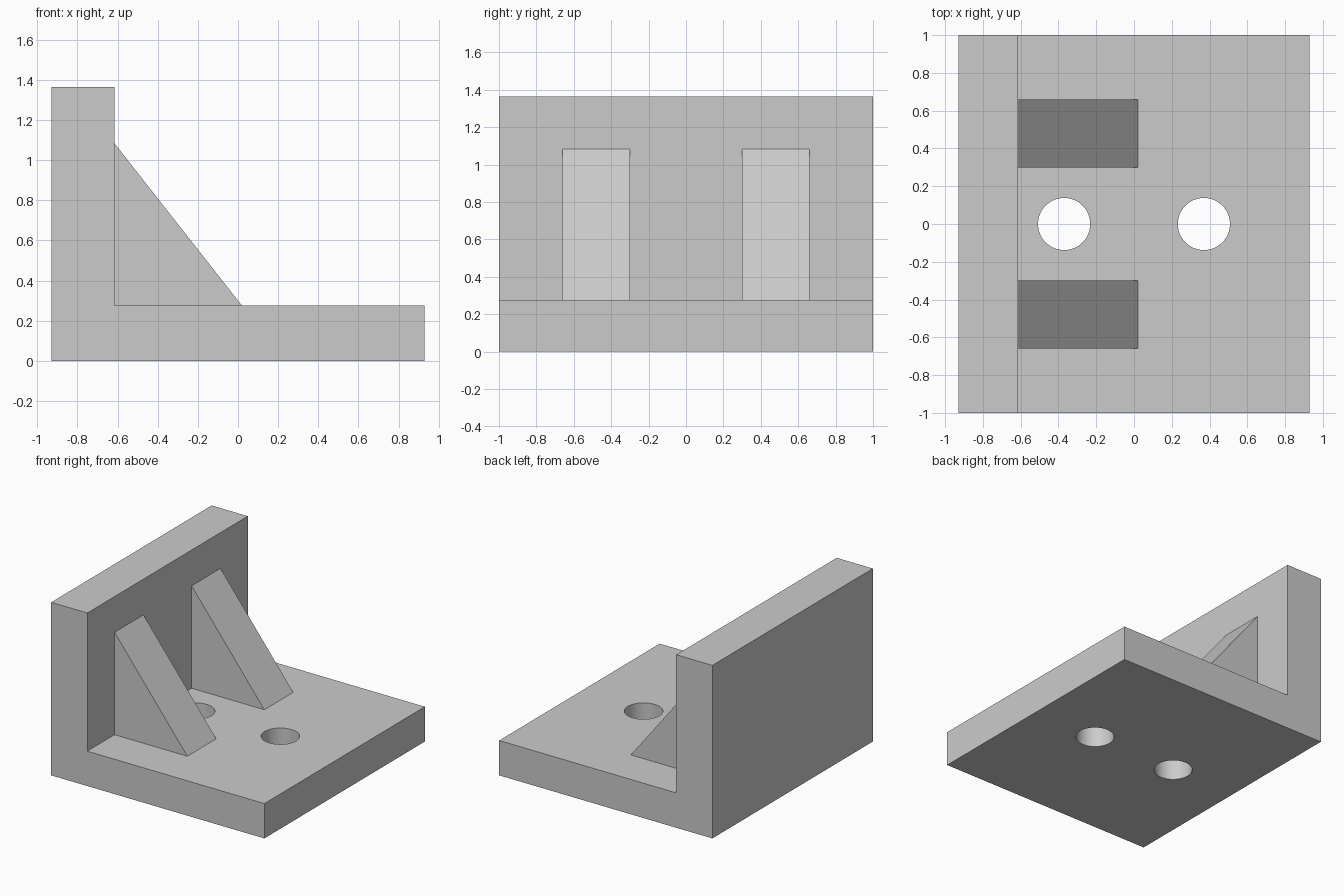
import bpy
import bmesh
from mathutils import Vector

if "Cube" in bpy.data.objects:
    bpy.data.objects.remove(bpy.data.objects["Cube"], do_unlink=True)

grey = bpy.data.materials.new("light_grey")
grey.use_nodes = True
colour = (0.6, 0.6, 0.6, 1)
grey.diffuse_color = colour
grey.node_tree.nodes["Principled BSDF"].inputs["Base Color"].default_value = colour

# Main dimensions
X, Y = 0.93, 1.0
BASE_TOP, WALL_TOP, WALL_X = 0.275, 1.365, -0.615
RIB_X, RIB_TOP = 0.02, 1.083
HOLE_X, HOLE_R = 0.37, 0.138


def extrude_profile(name, profile, y0, y1):
    """Extrude an x-z profile from y0 to y1."""
    bm = bmesh.new()
    face = bm.faces.new([bm.verts.new((x, y0, z)) for x, z in profile])
    geom = bmesh.ops.extrude_face_region(bm, geom=[face])["geom"]
    verts = [v for v in geom if isinstance(v, bmesh.types.BMVert)]
    bmesh.ops.translate(bm, verts=verts, vec=Vector((0, y1 - y0, 0)))
    bmesh.ops.recalc_face_normals(bm, faces=bm.faces)
    mesh = bpy.data.meshes.new(name)
    bm.to_mesh(mesh)
    bm.free()
    mesh.materials.append(grey)
    obj = bpy.data.objects.new(name, mesh)
    bpy.context.collection.objects.link(obj)
    return obj


# L-shaped bracket: base plate and upright wall
bracket = extrude_profile("bracket", [
    (-X, 0), (X, 0), (X, BASE_TOP), (WALL_X, BASE_TOP),
    (WALL_X, WALL_TOP), (-X, WALL_TOP)], -Y, Y)

# Two round bolt holes through the base
for side, x in (("wall", -HOLE_X), ("outer", HOLE_X)):
    bpy.ops.mesh.primitive_cylinder_add(
        vertices=64, radius=HOLE_R, depth=1, location=(x, 0, 0.1))
    cutter = bpy.context.object
    cutter.name = side + "_hole_cutter"
    cutter.data.materials.append(grey)
    cut = bracket.modifiers.new(side + "_hole", "BOOLEAN")
    cut.operation = "DIFFERENCE"
    cut.solver = "EXACT"
    cut.object = cutter
    bpy.context.view_layer.objects.active = bracket
    bpy.ops.object.modifier_apply(modifier=cut.name)
    bpy.data.objects.remove(cutter, do_unlink=True)

# Smooth hole walls, sharp plate edges
bpy.ops.object.select_all(action="DESELECT")
bracket.select_set(True)
bpy.context.view_layer.objects.active = bracket
bpy.ops.object.shade_smooth_by_angle(angle=0.52)

# Triangular stiffening ribs
rib = [(WALL_X, BASE_TOP), (RIB_X, BASE_TOP), (WALL_X, RIB_TOP)]
extrude_profile("front_rib", rib, -0.66, -0.30)
extrude_profile("back_rib", rib, 0.30, 0.66)
